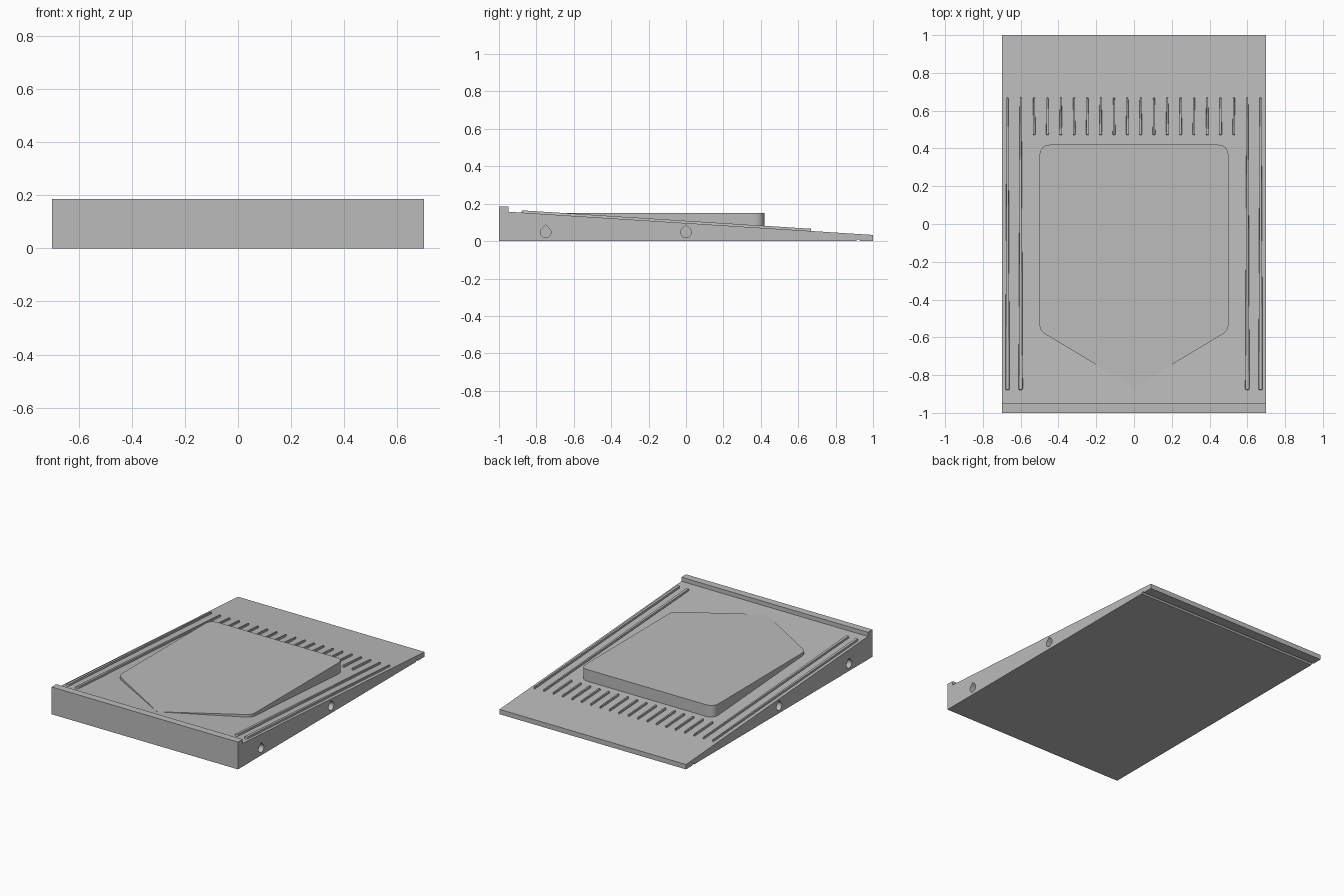
import bpy, bmesh, math
from mathutils import Vector

if "Cube" in bpy.data.objects:
    bpy.data.objects.remove(bpy.data.objects["Cube"], do_unlink=True)

grey = bpy.data.materials.new("plain grey")
grey.use_nodes = True
grey.diffuse_color = (0.5, 0.5, 0.5, 1)
grey.node_tree.nodes["Principled BSDF"].inputs["Base Color"].default_value = (0.5, 0.5, 0.5, 1)


def slope(y):
    """Height of the sloping deck."""
    return 0.157 - 0.0636 * (y + 0.95)


def loft(name, start, end):
    """Solid between two matching outlines of 3D points."""
    bm = bmesh.new()
    a = [bm.verts.new(p) for p in start]
    b = [bm.verts.new(p) for p in end]
    bm.faces.new(a)
    bm.faces.new(b[::-1])
    for i in range(len(a)):
        j = (i + 1) % len(a)
        bm.faces.new((a[i], a[j], b[j], b[i]))
    bmesh.ops.recalc_face_normals(bm, faces=bm.faces)
    mesh = bpy.data.meshes.new(name)
    bm.to_mesh(mesh)
    bm.free()
    mesh.materials.append(grey)
    obj = bpy.data.objects.new(name, mesh)
    bpy.context.collection.objects.link(obj)
    return obj


def smooth(obj):
    bpy.ops.object.select_all(action="DESELECT")
    obj.select_set(True)
    bpy.context.view_layer.objects.active = obj
    bpy.ops.object.shade_smooth_by_angle(angle=math.radians(30))


def rounded(corners, radius, steps=8):
    """Replace each outline corner with a curve."""
    out = []
    for i, c in enumerate(corners):
        c = Vector(c)
        p = c + (Vector(corners[i - 1]) - c).normalized() * radius[i]
        q = c + (Vector(corners[(i + 1) % len(corners)]) - c).normalized() * radius[i]
        if radius[i] == 0:
            out.append(c)
            continue
        for k in range(steps + 1):
            t = k / steps
            out.append(p * (1 - t) ** 2 + c * 2 * t * (1 - t) + q * t * t)
    return out


# Wedge body with front lip and a round groove under the rear edge
groove = [(0.92 + 0.01 * math.cos(a), 0.01 * math.sin(a))
          for a in (math.pi * (8 - k) / 8 for k in range(9))]
profile = [(-1, 0)] + groove + [(1, 0), (1, slope(1)), (-0.95, slope(-0.95)),
                                (-0.95, 0.185), (-1, 0.185)]
body = loft("wedge_body", [(-0.7, y, z) for y, z in profile],
            [(0.7, y, z) for y, z in profile])

# Blind teardrop holes in both sides
angles = [math.radians(135 + 270 * k / 18) for k in range(19)]
teardrop = [(0.028 * math.cos(a), 0.028 * math.sin(a)) for a in angles] + [(0, 0.04)]
for side in (-1, 1):
    for hole_y in (-0.75, 0):
        cutter = loft("hole_cutter",
                      [(side * 0.6, hole_y + y, 0.047 + z) for y, z in teardrop],
                      [(side * 0.75, hole_y + y, 0.047 + z) for y, z in teardrop])
        cutter.hide_render = True
        mod = body.modifiers.new("hole", "BOOLEAN")
        mod.operation, mod.solver, mod.object = "DIFFERENCE", "EXACT", cutter
        bpy.context.view_layer.objects.active = body
        bpy.ops.object.modifier_apply(modifier=mod.name)
        bpy.data.objects.remove(cutter, do_unlink=True)
smooth(body)

# Raised level pad, sinking into the deck at its pointed front
pad = rounded([(0.5, 0.42), (-0.5, 0.42), (-0.5, -0.565), (0, -0.865), (0.5, -0.565)],
              [0.06, 0.06, 0.035, 0, 0.035])
smooth(loft("raised_pad", [(p.x, p.y, slope(p.y) - 0.01) for p in pad],
            [(p.x, p.y, 0.149 - 0.0024 * (p.y - 0.42)) for p in pad]))


def rib(name, x, y0, y1, w0, w1):
    """Tapered rib with rounded plan, lying on the deck."""
    h0, h1 = w0 / 2, w1 / 2
    plan = rounded([(x - h0, y0), (x + h0, y0), (x + h1, y1), (x - h1, y1)],
                   [h0 * 0.8, h0 * 0.8, h1 * 0.8, h1 * 0.8], 4)
    mid = Vector((x, (y0 + y1) / 2))
    top = [Vector((x + (p.x - x) * 0.75, p.y + (0.003 if p.y < mid.y else -0.003)))
           for p in plan]
    smooth(loft(name, [(p.x, p.y, slope(p.y) - 0.004) for p in plan],
                [(p.x, p.y, slope(p.y) + 0.012) for p in top]))


# Long side ribs and the row of short rear ribs
for side in (-1, 1):
    for x in (0.6, 0.67):
        rib("long_rib", side * x, -0.88, 0.67, 0.024, 0.01)
for i in range(16):
    rib("short_rib", (i - 7.5) * 0.0705, 0.47, 0.67, 0.015, 0.01)
